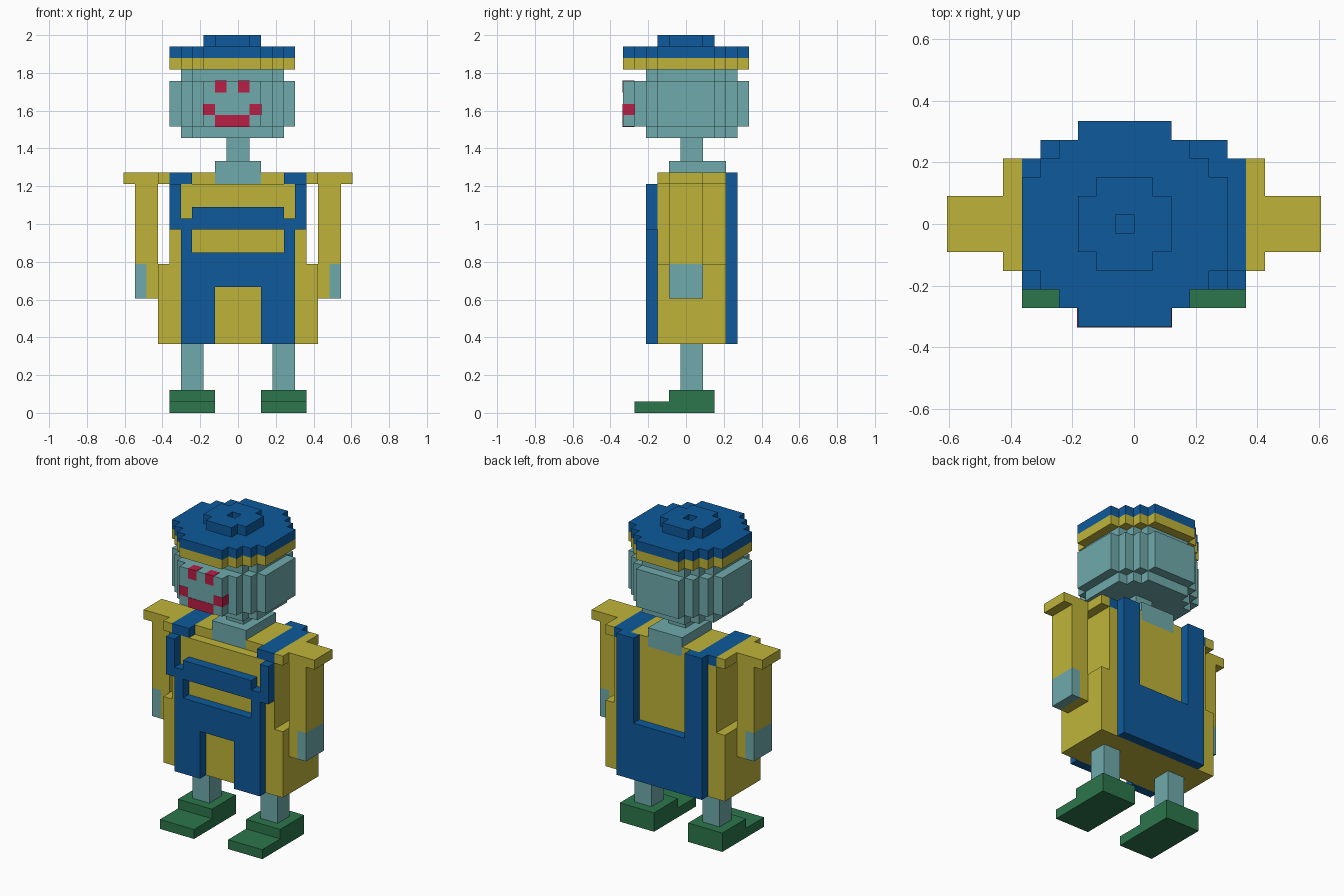
import bpy
import bmesh

if "Cube" in bpy.data.objects:
    bpy.data.objects.remove(bpy.data.objects["Cube"], do_unlink=True)

U = 2 / 33  # one block


def material(name, rgb):
    lin = [((c / 255 + 0.055) / 1.055) ** 2.4 if c > 10 else c / 255 / 12.92 for c in rgb]
    m = bpy.data.materials.new(name)
    m.use_nodes = True
    m.diffuse_color = (*lin, 1)
    m.node_tree.nodes["Principled BSDF"].inputs["Base Color"].default_value = (*lin, 1)
    return m


YELLOW = material("yellow", (191, 180, 58))
TEAL = material("teal", (112, 170, 172))
BLUE = material("blue", (14, 90, 156))
GREEN = material("green", (44, 118, 76))
RED = material("red", (184, 30, 70))


def finish(name, bm, mat):
    bmesh.ops.recalc_face_normals(bm, faces=bm.faces)
    me = bpy.data.meshes.new(name)
    bm.to_mesh(me)
    bm.free()
    me.materials.append(mat)
    ob = bpy.data.objects.new(name, me)
    bpy.context.scene.collection.objects.link(ob)
    return ob


def boxes(name, mat, *specs):
    """One object from boxes (x0, x1, y0, y1, z0, z1) in blocks."""
    bm = bmesh.new()
    for x0, x1, y0, y1, z0, z1 in specs:
        vs = bmesh.ops.create_cube(bm, size=1)["verts"]
        for v in vs:
            v.co.x = U * (x1 if v.co.x > 0 else x0)
            v.co.y = U * (y1 if v.co.y > 0 else y0)
            v.co.z = U * (z1 if v.co.z > 0 else z0)
    return finish(name, bm, mat)


def mirrored(name, mat, *specs):
    """The same boxes on the left (+x) and right (-x)."""
    boxes("left_" + name, mat, *specs)
    boxes("right_" + name, mat, *[(-b, -a, c, d, e, f) for a, b, c, d, e, f in specs])


def stepped_disc(name, mat, rows, z0, z1, cx=-0.5):
    """Prism from rows (y0, y1, half width), ordered front to back."""
    right = []
    for y0, y1, w in rows:
        right += [(w, y0), (w, y1)]
    outline = right + [(-x, y) for x, y in reversed(right)]
    bm = bmesh.new()
    face = bm.faces.new([bm.verts.new(((x + cx) * U, y * U, z0 * U)) for x, y in outline])
    top = bmesh.ops.extrude_face_region(bm, geom=[face])["geom"]
    for v in top:
        if isinstance(v, bmesh.types.BMVert):
            v.co.z = z1 * U
    return finish(name, bm, mat)


# Feet and legs
mirrored("shoe", GREEN, (2, 6, -4.5, -1.5, 0, 1), (2, 6, -1.5, 2.5, 0, 2))
mirrored("leg", TEAL, (3, 5, -0.5, 1.5, 2, 6))

# Shirt
boxes("shirt_lower", YELLOW, (-7, 7, -2.5, 3.5, 6, 13))
boxes("shirt_upper", YELLOW, (-6, 6, -2.5, 3.5, 13, 20))
mirrored("shirt_shoulder", YELLOW, (2, 4, -1.5, 3.5, 20, 21),
         (6, 7, -2.5, 3.5, 20, 21), (7, 10, -1.5, 1.5, 20, 21))

# Arms with hands
mirrored("sleeve", YELLOW, (7, 8, -1.5, 1.5, 10, 20), (8, 9, -1.5, 1.5, 13, 20))
mirrored("hand", TEAL, (8, 9, -1.5, 1.5, 10, 13))

# Overalls: front panel, bib, straps and back panel
F = (-3.5, -2.5)
boxes("overalls_front", BLUE, (-5, -2, *F, 6, 11), (2, 5, *F, 6, 11),
      (-5, 5, *F, 11, 14))
boxes("overalls_bib", BLUE, (-4, 4, *F, 16, 18))
mirrored("front_strap", BLUE, (4, 5, *F, 14, 17), (5, 6, *F, 16, 20))
mirrored("shoulder_strap", BLUE, (4, 6, -2.5, 3.5, 20, 21))
boxes("overalls_back", BLUE, (-5, 5, 3.5, 4.5, 6, 12),
      (-5, -3, 3.5, 4.5, 12, 21), (3, 5, 3.5, 4.5, 12, 21))

# Neck
boxes("collar", TEAL, (-2, 2, -1.5, 3.5, 20, 22))
boxes("neck", TEAL, (-1, 1, -0.5, 1.5, 22, 24))

# Head: wide middle with a narrower core above and below
WIDE = [(-5.5, -4.5, 2.5), (-4.5, -3.5, 3.5), (-3.5, -2.5, 4.5), (-2.5, 2.5, 5.5),
        (2.5, 3.5, 4.5), (3.5, 4.5, 3.5), (4.5, 5.5, 2.5)]
CORE = [(-3.5, -2.5, 3.5), (-2.5, 2.5, 4.5), (2.5, 3.5, 3.5), (3.5, 4.5, 2.5)]
stepped_disc("head_base", TEAL, CORE, 24, 25)
stepped_disc("head_middle", TEAL, WIDE, 25, 29)
stepped_disc("head_crown", TEAL, CORE, 29, 30)

# Face plates
P = 0.04
boxes("eyes", RED, (-2, -1, -5.5 - P, -4.5, 28, 29 + P), (0, 1, -5.5 - P, -4.5, 28, 29 + P))
boxes("mouth", RED, (-2, 1, -5.5 - P, -4.5, 25 - P, 26),
      (-3 - P, -2, -5.5 - P, -4.5, 26, 27), (1, 2 + P, -5.5 - P, -4.5, 26, 27))

# Cap: band, brim disc and button ring with a hole
stepped_disc("cap_band", YELLOW, WIDE, 30, 31)
stepped_disc("cap_top", BLUE, WIDE, 31, 32)
boxes("cap_button", BLUE, (-2, 1, 1.5, 2.5, 32, 33), (-3, 2, 0.5, 1.5, 32, 33),
      (-3, -1, -0.5, 0.5, 32, 33), (0, 2, -0.5, 0.5, 32, 33),
      (-3, 2, -1.5, -0.5, 32, 33), (-2, 1, -2.5, -1.5, 32, 33))
